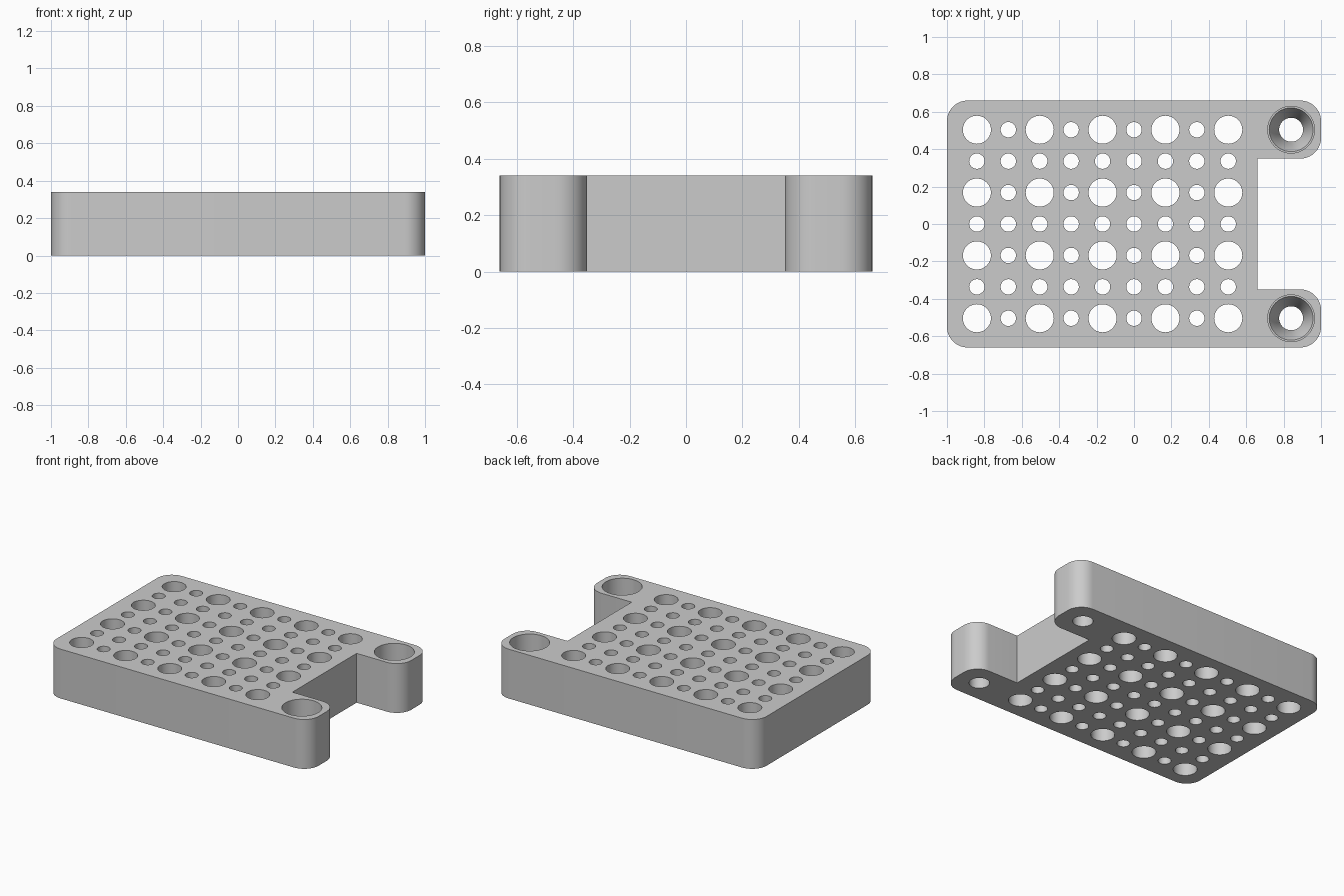
import bpy, bmesh, math

if "Cube" in bpy.data.objects:
    bpy.data.objects.remove(bpy.data.objects["Cube"], do_unlink=True)

HEIGHT, HALF_Y, PITCH, CORNER = 0.34, 0.66, 0.168, 0.11
NOTCH_X, NOTCH_Y = 0.66, 0.35

grey = bpy.data.materials.new("light grey")
grey.use_nodes = True
colour = (0.6, 0.6, 0.6, 1)
grey.diffuse_color = colour
grey.node_tree.nodes["Principled BSDF"].inputs["Base Color"].default_value = colour


def make_object(name, bm):
    bmesh.ops.recalc_face_normals(bm, faces=bm.faces)
    mesh = bpy.data.meshes.new(name)
    bm.to_mesh(mesh)
    bm.free()
    mesh.materials.append(grey)
    obj = bpy.data.objects.new(name, mesh)
    bpy.context.collection.objects.link(obj)
    return obj


def arc(cx, cy, start):
    """Quarter circle, counter-clockwise from the start angle."""
    steps = 10
    angles = [math.radians(start + 90 * i / steps) for i in range(steps + 1)]
    return [(cx + CORNER * math.cos(a), cy + CORNER * math.sin(a)) for a in angles]


def add_turned(bm, x, y, profile, sides):
    """Closed turned solid from (radius, z) pairs, bottom to top."""
    rings = []
    for r, z in profile:
        rings.append([bm.verts.new((x + r * math.cos(math.tau * k / sides),
                                    y + r * math.sin(math.tau * k / sides), z))
                      for k in range(sides)])
    bm.faces.new(rings[0][::-1])
    bm.faces.new(rings[-1])
    for low, high in zip(rings, rings[1:]):
        for k in range(sides):
            n = (k + 1) % sides
            bm.faces.new((low[k], low[n], high[n], high[k]))


# Plate outline: back half from the notch, then mirrored to the front
inner, outer = 1 - CORNER, HALF_Y - CORNER
back = [(NOTCH_X, NOTCH_Y)]
back += arc(inner, NOTCH_Y + CORNER, -90)
back += arc(inner, outer, 0)
back += arc(-inner, outer, 90)
outline = back + [(x, -y) for x, y in reversed(back)]

bm = bmesh.new()
base = bm.faces.new([bm.verts.new((x, y, 0)) for x, y in outline])
top = bmesh.ops.extrude_face_region(bm, geom=[base])["geom"]
bmesh.ops.translate(bm, vec=(0, 0, HEIGHT),
                    verts=[v for v in top if isinstance(v, bmesh.types.BMVert)])
plate = make_object("perforated_plate", bm)

# Grid of through holes, large where both column and row are even
bm = bmesh.new()
for col in range(9):
    for row in range(7):
        r = 0.075 if col % 2 == 0 and row % 2 == 0 else 0.041
        add_turned(bm, (col - 5) * PITCH, (row - 3) * PITCH,
                   [(r, -0.1), (r, HEIGHT + 0.1)], 40)

# Recessed screw holes in the two ears
for side in (-1, 1):
    add_turned(bm, 5 * PITCH, side * 3 * PITCH,
               [(0.064, -0.1), (0.064, 0.1), (0.117, 0.2),
                (0.125, 0.2), (0.125, HEIGHT + 0.1)], 48)
cutter = make_object("hole_cutter", bm)
cutter.hide_render = True

# Cut the holes and drop the cutter
cut = plate.modifiers.new("holes", 'BOOLEAN')
cut.operation = 'DIFFERENCE'
cut.solver = 'EXACT'
cut.object = cutter
bpy.ops.object.select_all(action='DESELECT')
plate.select_set(True)
bpy.context.view_layer.objects.active = plate
bpy.ops.object.modifier_apply(modifier=cut.name)
bpy.data.objects.remove(cutter, do_unlink=True)
bpy.ops.object.shade_smooth_by_angle(angle=math.radians(30))
